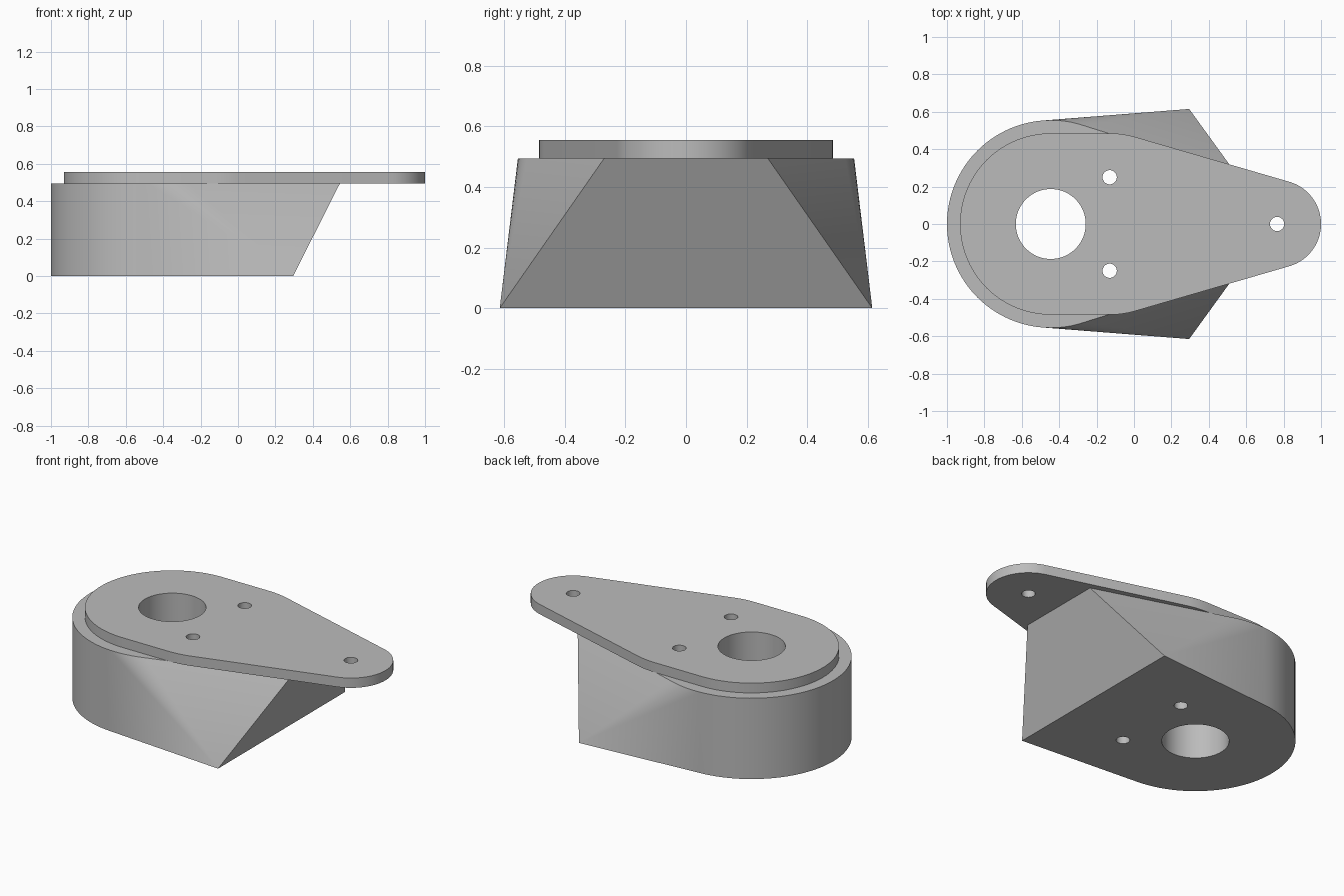
import bpy
import bmesh
from math import cos, sin, pi, radians

if "Cube" in bpy.data.objects:
    bpy.data.objects.remove(bpy.data.objects["Cube"], do_unlink=True)

# Key dimensions
HUB_X, TIP_X, BOLT_X = -0.445, 0.765, -0.13
DECK_Z, TOP_Z = 0.495, 0.555

grey = bpy.data.materials.new("plain_grey")
grey.use_nodes = True
colour = (0.5, 0.5, 0.5, 1)
grey.diffuse_color = colour
grey.node_tree.nodes["Principled BSDF"].inputs["Base Color"].default_value = colour


def circle(x, radius, z, steps=96):
    return [(x + radius * cos(2 * pi * i / steps), radius * sin(2 * pi * i / steps), z)
            for i in range(steps)]


def hull(name, points):
    """Solid wrapped tightly around a set of points, with flat caps merged."""
    bm = bmesh.new()
    for p in points:
        bm.verts.new(p)
    result = bmesh.ops.convex_hull(bm, input=bm.verts)
    unused = {v for v in result["geom_interior"] + result["geom_unused"]
              if isinstance(v, bmesh.types.BMVert)}
    bmesh.ops.delete(bm, geom=list(unused), context="VERTS")
    bmesh.ops.dissolve_limit(bm, angle_limit=radians(0.2), verts=bm.verts, edges=bm.edges)
    bmesh.ops.recalc_face_normals(bm, faces=bm.faces)
    mesh = bpy.data.meshes.new(name)
    bm.to_mesh(mesh)
    bm.free()
    mesh.materials.append(grey)
    obj = bpy.data.objects.new(name, mesh)
    bpy.context.collection.objects.link(obj)
    return obj


def drill(obj, holes):
    """Cut vertical through holes, then shade the curved walls smooth."""
    cutters = []
    for x, y, radius in holes:
        bpy.ops.mesh.primitive_cylinder_add(vertices=64, radius=radius, depth=2,
                                            location=(x, y, 0.3))
        cutter = bpy.context.object
        cutter.name = "hole_cutter"
        cutter.hide_render = True
        cutter.data.materials.append(grey)
        mod = obj.modifiers.new("hole", "BOOLEAN")
        mod.operation, mod.solver, mod.object = "DIFFERENCE", "EXACT", cutter
        cutters.append(cutter)
    bpy.ops.object.select_all(action="DESELECT")
    bpy.context.view_layer.objects.active = obj
    obj.select_set(True)
    for mod in list(obj.modifiers):
        bpy.ops.object.modifier_apply(modifier=mod.name)
    for cutter in cutters:
        bpy.data.objects.remove(cutter, do_unlink=True)
    bpy.ops.object.shade_smooth_by_angle(angle=radians(20))


shared_holes = [(HUB_X, 0, 0.187), (BOLT_X, 0.25, 0.038), (BOLT_X, -0.25, 0.038)]

# Body: round back end, wide square foot blending up to a narrow sloped nose
body_points = circle(HUB_X, 0.555, 0) + circle(HUB_X, 0.555, DECK_Z)
for side in (1, -1):
    body_points += [(0.295, side * 0.615, 0), (0.545, side * 0.27, DECK_Z)]
drill(hull("body", body_points), shared_holes)

# Top plate: wide round end tapering to a small round tip
plate_points = []
for z in (DECK_Z, TOP_Z):
    for x, radius in ((HUB_X, 0.485), (BOLT_X, 0.485), (TIP_X, 0.235)):
        plate_points += circle(x, radius, z)
drill(hull("top_plate", plate_points), shared_holes + [(TIP_X, 0, 0.038)])
